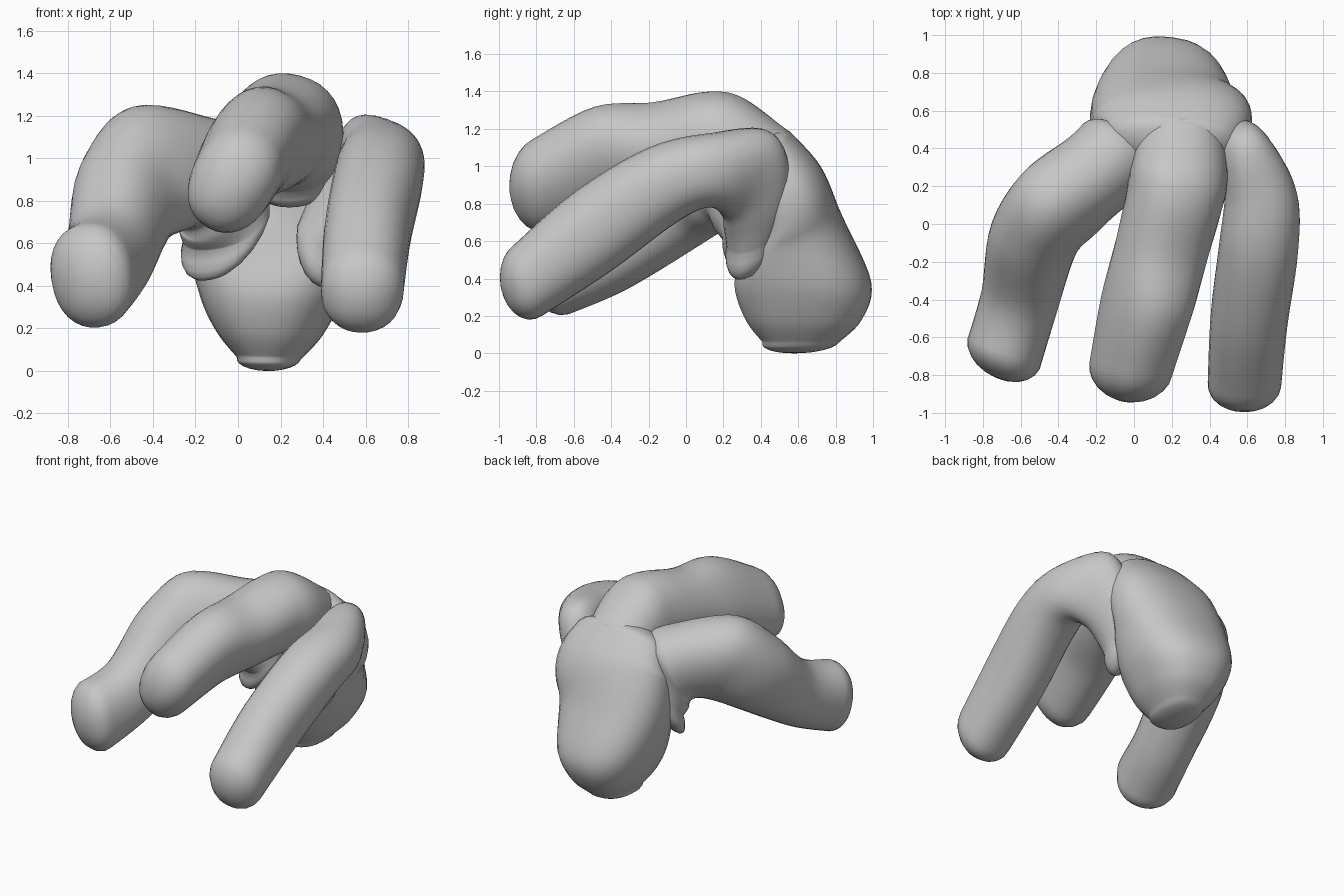
import bpy, bmesh, math
from mathutils import Vector

if "Cube" in bpy.data.objects:
    bpy.data.objects.remove(bpy.data.objects["Cube"])

grey = bpy.data.materials.new("plain_grey")
grey.diffuse_color = (0.57, 0.57, 0.57, 1)
grey.use_nodes = True
grey.node_tree.nodes["Principled BSDF"].inputs["Base Color"].default_value = grey.diffuse_color
SEG, STEPS, CAP = 32, 6, 6


def spline(p, t):
    # Catmull-Rom through the list of vectors
    i = min(int(t), len(p) - 2)
    f = t - i
    a, b, c, d = p[max(i - 1, 0)], p[i], p[i + 1], p[min(i + 2, len(p) - 1)]
    return 0.5 * (2 * b + (c - a) * f + (2 * a - 5 * b + 4 * c - d) * f * f
                  + (3 * b - a - 3 * c + d) * f ** 3)


def limb(name, start, rings, end, power=2.2):
    """Loft of oval sections (outer point, inner point, half width) with round ends."""
    mid = [(Vector(o) + Vector(i)) / 2 for o, i, w in rings]
    half = [(Vector(o) - Vector(i)) / 2 for o, i, w in rings]
    wide = [Vector((w, 0, 0)) for o, i, w in rings]
    n = (len(rings) - 1) * STEPS
    secs = []
    for k in range(n + 1):
        t = k / STEPS
        c, u = spline(mid, t), spline(half, t)
        tan = spline(mid, min(t + .1, len(rings) - 1)) - spline(mid, max(t - .1, 0))
        secs.append((c, u, tan.cross(u).normalized() * spline(wide, t).x))

    def cap(sec, tip):
        c, u, s = sec
        out = []
        for j in range(1, CAP):
            a = j / CAP * math.pi / 2
            out.append((c + (Vector(tip) - c) * math.sin(a), u * math.cos(a), s * math.cos(a)))
        return out
    secs = cap(secs[0], start)[::-1] + secs + cap(secs[-1], end)

    bm = bmesh.new()
    loops = []
    for c, u, s in secs:
        loop = []
        for j in range(SEG):
            a = 2 * math.pi * j / SEG
            x, y = math.cos(a), math.sin(a)
            x = math.copysign(abs(x) ** (2 / power), x)
            y = math.copysign(abs(y) ** (2 / power), y)
            loop.append(bm.verts.new(c + u * x + s * y))
        loops.append(loop)
    for a, b in zip(loops, loops[1:]):
        for j in range(SEG):
            k = (j + 1) % SEG
            bm.faces.new((a[j], a[k], b[k], b[j]))
    for loop, tip in ((loops[0], start), (loops[-1], end)):
        v = bm.verts.new(tip)
        for j in range(SEG):
            bm.faces.new((loop[j], loop[(j + 1) % SEG], v))
    bmesh.ops.recalc_face_normals(bm, faces=bm.faces)
    for f in bm.faces:
        f.smooth = True
    me = bpy.data.meshes.new(name)
    bm.to_mesh(me)
    bm.free()
    me.materials.append(grey)
    bpy.context.collection.objects.link(bpy.data.objects.new(name, me))


# Right finger
limb("right_finger", (.57, -.975, .30), [
    ((.59, -.92, .58), (.58, -.77, .20), .195),
    ((.62, -.60, .86), (.60, -.40, .44), .205),
    ((.67, -.20, 1.10), (.65, -.05, .70), .21),
    ((.68, .15, 1.18), (.66, .12, .78), .195),
    ((.60, .46, 1.18), (.58, .20, .73), .155),
    ((.49, .55, .92), (.49, .21, .66), .15),
    ((.40, .48, .66), (.40, .22, .56), .14)], (.37, .31, .41))

# Middle finger
limb("middle_finger", (-.05, -.935, .82), [
    ((.11, -.82, 1.12), (-.14, -.70, .69), .20),
    ((.20, -.50, 1.29), (-.07, -.38, .80), .22),
    ((.25, -.20, 1.31), (.03, -.12, .87), .24),
    ((.29, .10, 1.385), (.12, .08, .88), .25),
    ((.28, .30, 1.36), (.19, .18, .86), .26),
    ((.25, .56, 1.18), (.24, .24, .84), .24)], (.25, .44, .84))

# Left finger
limb("left_finger", (-.70, -.82, .40), [
    ((-.72, -.70, .69), (-.65, -.64, .21), .205),
    ((-.67, -.45, .77), (-.54, -.35, .34), .205),
    ((-.65, -.15, 1.04), (-.40, .02, .58), .23),
    ((-.53, .13, 1.23), (-.23, .12, .67), .235),
    ((-.22, .35, 1.19), (-.18, .19, .68), .23),
    ((-.06, .50, 1.10), (-.13, .20, .62), .24),
    ((.00, .48, .78), (-.11, .25, .57), .23)], (-.12, .35, .45))

# Thick rear base
limb("base", (.20, .28, 1.06), [
    ((.20, .55, 1.19), (.20, .36, .85), .36),
    ((.205, .72, 1.00), (.20, .35, .72), .425),
    ((.18, .84, .72), (.15, .30, .55), .40),
    ((.20, .985, .38), (.11, .265, .36), .34),
    ((.18, .94, .18), (.12, .32, .18), .25),
    ((.16, .82, .06), (.13, .41, .06), .15)], (.13, .58, 0), 2.4)
